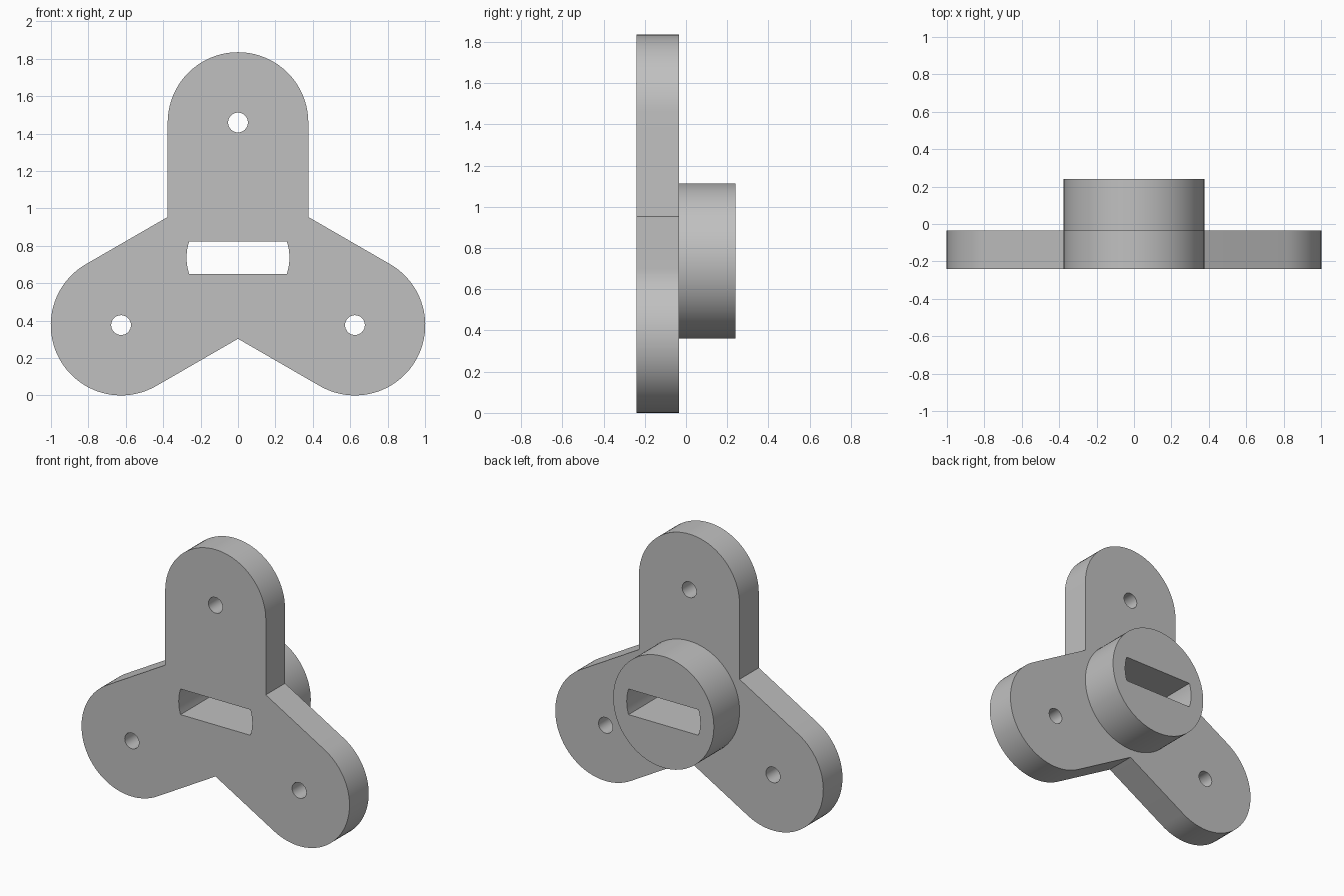
import bpy, bmesh
from math import sin, cos, pi, radians, sqrt, asin

if "Cube" in bpy.data.objects:
    bpy.data.objects.remove(bpy.data.objects["Cube"], do_unlink=True)

CENTRE_Z = 0.737      # height of the central axis
ARM_R = 0.376         # radius of arm tips and hub
ARM_LEN = 0.722       # axis to mounting hole
HOLE_R = 0.053
SLOT_R, SLOT_HALF = 0.275, 0.0865
FRONT, STEP, BACK = -0.24, -0.035, 0.24

grey = bpy.data.materials.new("plain grey")
grey.use_nodes = True
colour = (0.53, 0.53, 0.53, 1)
grey.diffuse_color = colour
grey.node_tree.nodes["Principled BSDF"].inputs["Base Color"].default_value = colour


def arc(cx, cz, r, start, end, steps):
    """Points along an arc, both ends included."""
    return [(cx + r * cos(start + (end - start) * i / steps),
             cz + r * sin(start + (end - start) * i / steps)) for i in range(steps + 1)]


def circle(cx, cz, r, steps):
    return arc(cx, cz, r, 0, 2 * pi, steps)[:-1]


def solid(name, loops, y0, y1):
    """Extrude an outline with holes along y."""
    bm = bmesh.new()
    edges = []
    for loop in loops:
        verts = [bm.verts.new((x, y0, z + CENTRE_Z)) for x, z in loop]
        edges += [bm.edges.new((a, b)) for a, b in zip(verts, verts[1:] + verts[:1])]
    bmesh.ops.triangle_fill(bm, use_beauty=True, use_dissolve=False, edges=edges)
    result = bmesh.ops.extrude_face_region(bm, geom=bm.faces[:], use_keep_orig=True)
    moved = [g for g in result["geom"] if isinstance(g, bmesh.types.BMVert)]
    bmesh.ops.translate(bm, verts=moved, vec=(0, y1 - y0, 0))
    bmesh.ops.recalc_face_normals(bm, faces=bm.faces[:])
    mesh = bpy.data.meshes.new(name)
    bm.to_mesh(mesh)
    bm.free()
    mesh.materials.append(grey)
    obj = bpy.data.objects.new(name, mesh)
    bpy.context.collection.objects.link(obj)
    bpy.ops.object.select_all(action='DESELECT')
    obj.select_set(True)
    bpy.context.view_layer.objects.active = obj
    bpy.ops.object.shade_smooth_by_angle(angle=radians(30))
    return obj


# Slot with rounded ends
half_angle = asin(SLOT_HALF / SLOT_R)
slot = (arc(0, 0, SLOT_R, -half_angle, half_angle, 8)
        + arc(0, 0, SLOT_R, pi - half_angle, pi + half_angle, 8))

# Three-armed outline and its mounting holes
outline, holes = [], []
notch = ARM_R * 2 / sqrt(3)
for k in range(3):
    a = pi / 2 + k * 2 * pi / 3
    cx, cz = ARM_LEN * cos(a), ARM_LEN * sin(a)
    outline += arc(cx, cz, ARM_R, a - pi / 2, a + pi / 2, 40)
    outline.append((notch * cos(a + pi / 3), notch * sin(a + pi / 3)))
    holes.append(circle(cx, cz, HOLE_R, 32))

solid("three_arm_plate", [outline, slot] + holes, FRONT, STEP)
solid("round_hub", [circle(0, 0, ARM_R, 80), slot], STEP, BACK)
